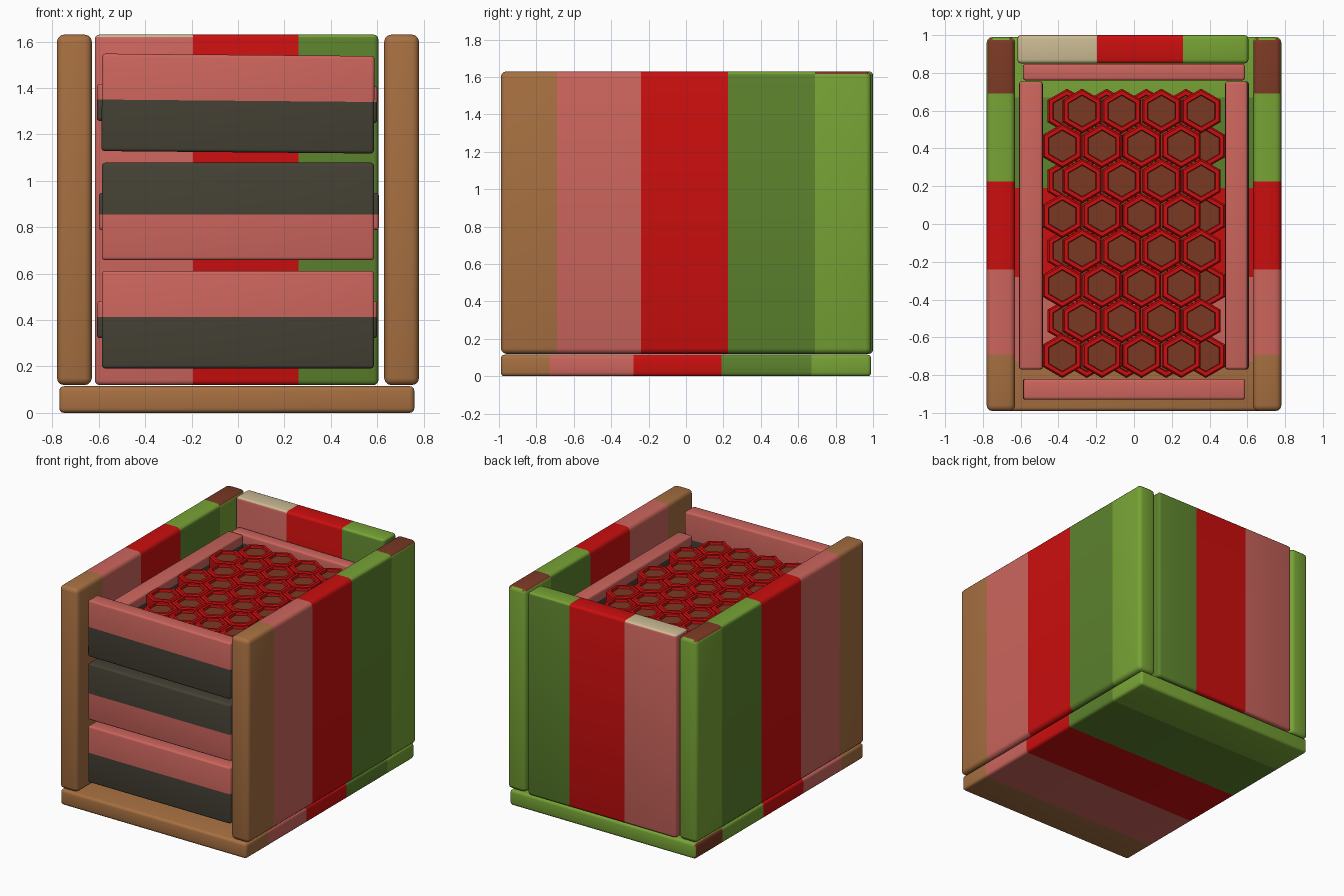
import bpy, bmesh, math
from mathutils import Vector, Matrix

if "Cube" in bpy.data.objects:
    bpy.data.objects.remove(bpy.data.objects["Cube"])


def srgb(r, g, b):
    lin = [((c / 255 + 0.055) / 1.055) ** 2.4 if c > 10 else c / 255 / 12.92 for c in (r, g, b)]
    return (*lin, 1.0)


COLOURS = {
    "tan_wood": (167, 112, 65), "pink": (204, 101, 93), "red": (203, 14, 14),
    "dark_green": (92, 130, 45), "light_green": (119, 163, 53),
    "charcoal": (69, 65, 53), "dark_brown": (123, 57, 36), "beige": (202, 186, 147),
}
NAMES = list(COLOURS)
TAN, PINK, RED, DGREEN, LGREEN, CHAR, DBROWN, BEIGE = range(8)
MATS = []
for name, rgb in COLOURS.items():
    m = bpy.data.materials.new(name)
    m.diffuse_color = srgb(*rgb)
    m.use_nodes = True
    m.node_tree.nodes["Principled BSDF"].inputs["Base Color"].default_value = m.diffuse_color
    MATS.append(m)


def finish(name, bm, matrix=None):
    if matrix is not None:
        bm.transform(matrix)
    bmesh.ops.recalc_face_normals(bm, faces=bm.faces[:])
    me = bpy.data.meshes.new(name)
    bm.to_mesh(me)
    bm.free()
    for m in MATS:
        me.materials.append(m)
    ob = bpy.data.objects.new(name, me)
    bpy.context.collection.objects.link(ob)
    return ob


def smooth(ob):
    bpy.ops.object.select_all(action='DESELECT')
    ob.select_set(True)
    bpy.context.view_layer.objects.active = ob
    bpy.ops.object.shade_smooth_by_angle(angle=math.radians(35))


def board(name, lo, hi, axis, cuts, rule, bevel=0.025, matrix=None):
    """Rounded board, cut across one axis and coloured by rule(band, normal)."""
    lo, hi = Vector(lo), Vector(hi)
    bm = bmesh.new()
    bmesh.ops.create_cube(bm, size=1)
    for v in bm.verts:
        v.co = (lo + hi) / 2 + Vector(v.co[i] * (hi - lo)[i] for i in range(3))
    bmesh.ops.bevel(bm, geom=bm.edges[:], offset=bevel, segments=3, profile=0.5, affect='EDGES')
    no = Vector((0, 0, 0))
    no[axis] = 1
    for c in cuts:
        bmesh.ops.bisect_plane(bm, geom=bm.verts[:] + bm.edges[:] + bm.faces[:],
                               plane_co=no * c, plane_no=no)
    bm.normal_update()
    for f in bm.faces:
        p = f.calc_center_median()[axis]
        f.material_index = rule(sum(p > c for c in cuts), f.normal)
    ob = finish(name, bm, matrix)
    smooth(ob)
    return ob


FACE = [TAN, PINK, RED, DGREEN, LGREEN]
EDGE = [TAN, PINK, RED, LGREEN, DBROWN]


def side_rule(band, n):
    if n.y > 0.7:
        return LGREEN
    return EDGE[band] if n.z > 0.6 else FACE[band]


def base_rule(band, n):
    if n.y > 0.7:
        return LGREEN
    return EDGE[band] if n.x < -0.6 else FACE[band]


def back_rule(band, n):
    return ([BEIGE, RED, LGREEN] if n.z > 0.6 else [PINK, RED, DGREEN])[band]


# Striped cabinet shell
board("base_board", (-0.77, -0.99, 0), (0.76, 0.99, 0.115), 1,
      (-0.73, -0.28, 0.19, 0.67), base_rule, 0.02)
for s, label in ((-1, "left"), (1, "right")):
    xs = sorted((s * 0.63, s * 0.78))
    board(label + "_panel", (xs[0], -0.99, 0.12), (xs[1], 0.99, 1.63), 1,
          (-0.69, -0.24, 0.225, 0.69), side_rule, 0.03)
board("back_panel", (-0.617, 0.85, 0.12), (0.605, 1.0, 1.63), 0,
      (-0.195, 0.26), back_rule, 0.02)


def drawer_rule(band, n):
    return PINK if band else CHAR


# Hexagonal cell profile: radius, height
PROFILE = [(0.082, -0.062), (0.086, -0.08), (0.108, -0.08), (0.118, -0.068),
           (0.118, 0.068), (0.108, 0.08), (0.086, 0.08), (0.082, 0.062)]


def add_cell(bm, x, y):
    rings = [[bm.verts.new((x + r * math.sin(k * math.pi / 3), y + r * math.cos(k * math.pi / 3), z))
              for k in range(6)] for r, z in PROFILE]
    for a, b in zip(rings, rings[1:]):
        for k in range(6):
            j = (k + 1) % 6
            bm.faces.new((a[k], a[j], b[j], b[k])).material_index = RED
    for cap in (rings[0], rings[-1]):
        bm.faces.new(cap).material_index = DBROWN


# Three drawers; the middle one is turned upside down
DRAWERS = [("bottom", 0.402, 0.0), ("middle", 0.868, math.pi), ("top", 1.333, 0.009)]
PARTS = [("front", (-0.587, -0.93, -0.21), (0.587, -0.82, 0.21)),
         ("back", (-0.587, 0.76, -0.08), (0.587, 0.848, 0.08)),
         ("left_rail", (-0.608, -0.77, -0.08), (-0.485, 0.755, 0.08)),
         ("right_rail", (0.483, -0.77, -0.08), (0.6, 0.755, 0.08))]
for label, z, turn in DRAWERS:
    mat = Matrix.Translation((0, 0, z)) @ Matrix.Rotation(turn, 4, 'Y')
    for part, lo, hi in PARTS:
        board(label + "_drawer_" + part, lo, hi, 2, (0.012,), drawer_rule, 0.014, mat)
    # Honeycomb cells
    bm = bmesh.new()
    for row in range(8):
        for col in range(4):
            add_cell(bm, (-0.38 if row % 2 else -0.275) + 0.21 * col, 0.598 - 0.185 * row)
    finish(label + "_drawer_honeycomb", bm, mat)
